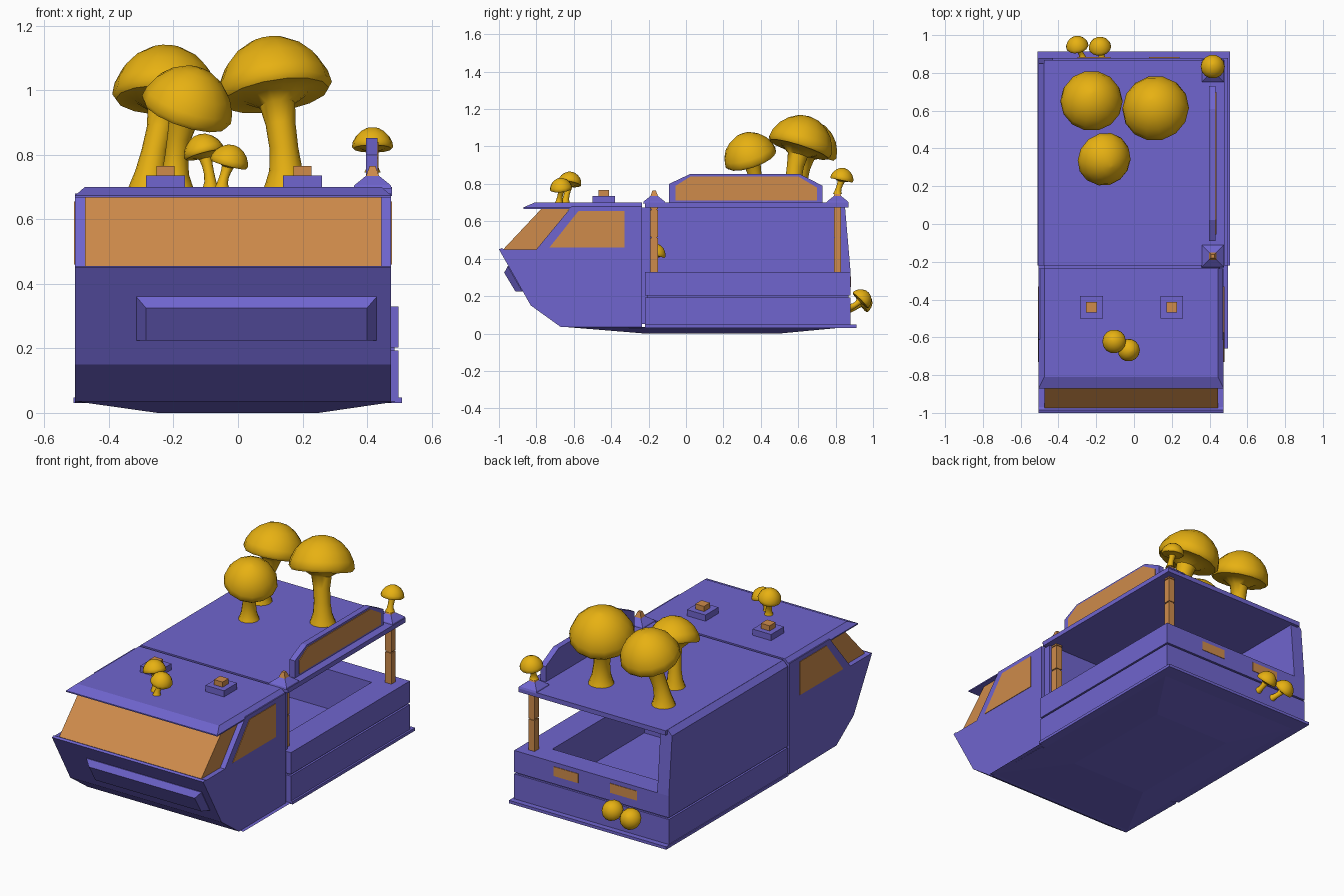
import bpy, bmesh, math
from mathutils import Vector

if "Cube" in bpy.data.objects:
    bpy.data.objects.remove(bpy.data.objects["Cube"])


def material(name, rgb):
    m = bpy.data.materials.new(name)
    m.diffuse_color = (*rgb, 1)
    m.use_nodes = True
    m.node_tree.nodes["Principled BSDF"].inputs["Base Color"].default_value = m.diffuse_color
    return m


PURPLE = material("purple_paint", (0.16, 0.13, 0.62))
ORANGE = material("orange_glass", (0.62, 0.26, 0.07))
YELLOW = material("yellow_fungus", (0.80, 0.44, 0.006))


def finish(name, bm, mat):
    bmesh.ops.recalc_face_normals(bm, faces=bm.faces)
    me = bpy.data.meshes.new(name)
    bm.to_mesh(me)
    bm.free()
    if mat:
        me.materials.append(mat)
    ob = bpy.data.objects.new(name, me)
    bpy.context.collection.objects.link(ob)
    return ob


def loft(name, rings, mat):
    """Skin a list of equal-length vertex rings and cap both ends."""
    bm = bmesh.new()
    vs = [[bm.verts.new(p) for p in ring] for ring in rings]
    n = len(vs[0])
    for a, b in zip(vs, vs[1:]):
        for i in range(n):
            j = (i + 1) % n
            bm.faces.new((a[i], a[j], b[j], b[i]))
    bm.faces.new(vs[0])
    bm.faces.new(vs[-1])
    return finish(name, bm, mat)


def prism_x(name, yz, x0, x1, mat=PURPLE):
    return loft(name, [[(x, y, z) for y, z in yz] for x in (x0, x1)], mat)


def rect(x0, x1, y0, y1, z):
    return [(x0, y0, z), (x1, y0, z), (x1, y1, z), (x0, y1, z)]


def box(name, x0, x1, y0, y1, z0, z1, mat=PURPLE):
    return loft(name, [rect(x0, x1, y0, y1, z0), rect(x0, x1, y0, y1, z1)], mat)


def square(x, y, s, z):
    return rect(x - s, x + s, y - s, y + s, z)


def circle(c, axis, r, n=14):
    q = Vector((0, 0, 1)).rotation_difference(axis)
    return [c + q @ Vector((r * math.cos(2 * math.pi * i / n),
                            r * math.sin(2 * math.pi * i / n), 0)) for i in range(n)]


def mushroom(name, base, rim, r, lean, root=(0, 0, 1)):
    """Curved flared stem and a tilted domed cap, skinned as one surface."""
    base, rim, axis, root = (Vector(v) for v in (base, rim, lean, root))
    axis.normalize()
    root.normalize()
    d = (rim - base).length
    p1, p2 = base + root * d * 0.35, rim - axis * d * 0.35
    rings = []
    for t, w in ((0, .40), (.06, .36), (.18, .29), (.4, .25), (.65, .26), (.85, .31)):
        u = 1 - t
        c = base * u**3 + p1 * 3 * u * u * t + p2 * 3 * u * t * t + rim * t**3
        rings.append(circle(c, root.lerp(axis, t).normalized(), w * r))
    for w, h in ((.6, -.09), (.93, -.10), (1, 0), (.96, .22), (.82, .50),
                 (.6, .73), (.33, .89), (.05, .95)):
        rings.append(circle(rim + axis * h * r, axis, w * r))
    ob = loft(name, rings, YELLOW)
    bpy.ops.object.select_all(action='DESELECT')
    ob.select_set(True)
    bpy.context.view_layer.objects.active = ob
    bpy.ops.object.shade_smooth_by_angle(angle=math.radians(45))


# Cab body, glass and roof
prism_x("cab_body", [(-1, .45), (-.83, .15), (-.67, .035), (-.235, .03), (-.235, .68),
                     (-.61, .68), (-.80, .45)], -.505, .475)
prism_x("windshield", [(-.978, .449), (-.77, .67), (-.62, .67), (-.79, .449)], -.475, .445, ORANGE)
prism_x("nose_rim", [(-1, .45), (-.985, .456), (-.97, .45)], -.505, .475)
loft("cab_roof", [rect(-.505, .475, -.87, -.235, .667), rect(-.505, .475, -.87, -.235, .674),
                  rect(-.475, .445, -.81, -.235, .70)], PURPLE)
window = [(-.73, .46), (-.575, .655), (-.33, .655), (-.33, .46)]
prism_x("right_window", window, .46, .478, ORANGE)
prism_x("left_window", window, -.508, -.49, ORANGE)

# Bumper on the sloping nose, tapering toward its front face
loft("front_bumper", [
    [(-.315, -.94, .36), (.43, -.94, .36), (.43, -.86, .225), (-.315, -.86, .225)],
    [(-.315, -.953, .36), (.43, -.953, .36), (.43, -.876, .225), (-.315, -.876, .225)],
    [(-.285, -.972, .325), (.40, -.972, .325), (.40, -.912, .225), (-.285, -.912, .225)]], PURPLE)

# Roof lamps
for i, x in enumerate((-.225, .2)):
    loft(f"lamp_base_{i}", [square(x, -.44, .06, .695), square(x, -.44, .06, .736)], PURPLE)
    loft(f"lamp_{i}", [square(x, -.44, .028, .73), square(x, -.44, .028, .766)], ORANGE)

# Coupling between cab and bed, and shallow keel
box("coupling", -.475, .455, -.285, -.19, .05, .675)
loft("keel", [rect(-.25, .25, -.22, .5, 0), rect(-.505, .497, -.66, .88, .036)], PURPLE)

# Bed: flange, two bands with a groove between, hollowed by one cutter
box("bed_flange", -.51, .508, -.22, .912, .03, .047)
cutter = box("bed_hollow_cutter", -.43, .34, -.10, .75, .10, .5, None)
cutter.hide_render = True
cutter.hide_set(True)
for name, inset, z0, z1 in (("bed_lower_band", 0, .04, .193), ("bed_groove", .012, .193, .203),
                            ("bed_upper_band", 0, .203, .33)):
    band = box(name, -.505 + inset, .497 - inset, -.22 + inset, .88 - inset, z0, z1)
    mod = band.modifiers.new("hollow", 'BOOLEAN')
    mod.operation, mod.object, mod.solver = 'DIFFERENCE', cutter, 'EXACT'

# Solid left wall and bed roof
loft("left_wall", [[(-.505, y0, .33), (-.505, y1, .67), (-.475, y1, .70), (-.43, y1, .68),
                    (-.43, y0, .33)] for y0, y1 in ((-.22, -.22), (.88, .85))], PURPLE)
box("bed_roof", -.476, .478, -.22, .868, .673, .70)

# Tail lamps
for i, (x0, x1) in enumerate(((-.30, -.125), (.08, .24))):
    box(f"tail_lamp_{i}", x0, x1, .86, .883, .25, .305, ORANGE)

# Segmented posts on the open side with finials above the roof
for i, y in enumerate((-.17, .81)):
    for j, (z0, z1) in enumerate(((.33, .51), (.517, .66), (.665, .68))):
        loft(f"post_{i}_{j}", [square(.42, y, .02, z0), square(.42, y, .02, z1)], ORANGE)
    loft(f"post_core_{i}", [square(.42, y, .015, .33), square(.42, y, .015, .68)], ORANGE)
    loft(f"finial_base_{i}", [square(.417, y, .06, .695), square(.417, y, .056, .706),
                              square(.417, y, .02, .735)], PURPLE)
    loft(f"finial_tip_{i}", [square(.417, y, .02, .735), square(.417, y, .009, .765)], ORANGE)

# Sign board along the roof edge
board = [(-.09, .70), (-.09, .80), (.02, .852), (.61, .852), (.73, .79), (.73, .70)]
panel = [(-.055, .712), (-.055, .79), (.025, .84), (.60, .84), (.70, .78), (.70, .712)]
prism_x("sign_board", board, .397, .432)
prism_x("sign_panel", panel, .42, .436, ORANGE)

# Large mushrooms on the roof
mushroom("roof_mushroom_left", (-.275, .60, .695), (-.225, .65, .985), .165, (.02, .3, .95))
mushroom("roof_mushroom_right", (.15, .57, .695), (.115, .61, 1.0), .178, (-.15, .3, .94))
mushroom("roof_mushroom_front", (-.195, .38, .695), (-.16, .345, .94), .145, (.3, -.3, .9))

# Small mushrooms on the cab, tail, finial and inside the bed
mushroom("cab_mushroom_left", (-.085, -.645, .695), (-.105, -.622, .805), .064, (-.25, .15, .95))
mushroom("cab_mushroom_right", (-.05, -.68, .695), (-.028, -.668, .775), .06, (.25, -.1, .95))
mushroom("tail_mushroom_left", (-.27, .87, .13), (-.30, .94, .165), .06, (-.15, .75, .5), (0, 1, 0))
mushroom("tail_mushroom_right", (-.17, .87, .14), (-.18, .935, .18), .06, (-.1, .65, .65), (0, 1, 0))
mushroom("finial_mushroom", (.417, .81, .745), (.417, .833, .825), .064, (0, .2, .98))
mushroom("bed_mushroom", (.30, -.19, .325), (.30, -.165, .425), .058, (0, .3, .95))
